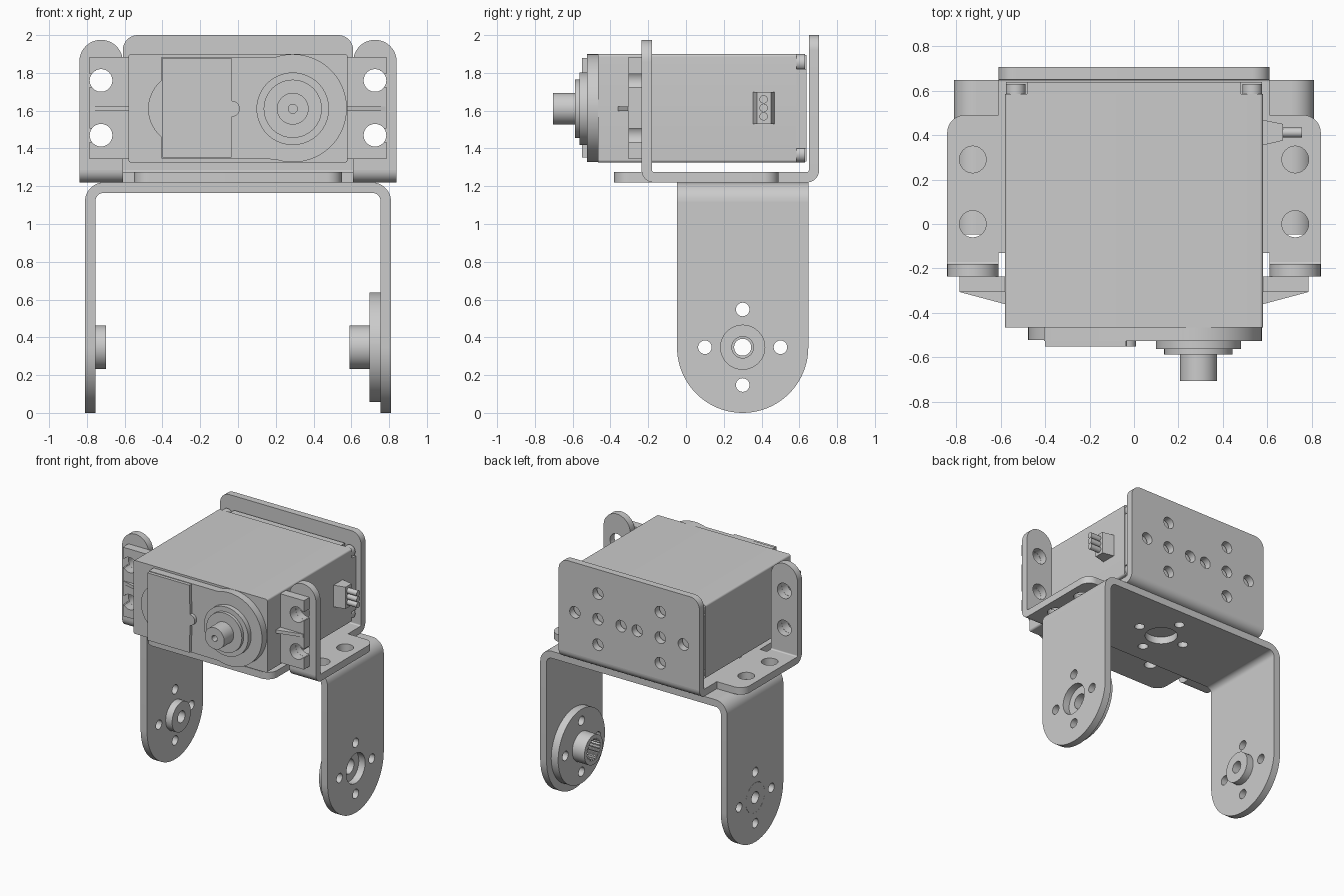
import bpy, bmesh
from math import pi, sin, cos, tan, radians
from mathutils import Vector, Matrix
from mathutils.geometry import delaunay_2d_cdt

cube = bpy.data.objects.get("Cube")
if cube:
    bpy.data.objects.remove(cube)

grey = bpy.data.materials.new("plain grey")
grey.use_nodes = True
grey.diffuse_color = (0.6, 0.6, 0.6, 1)
grey.node_tree.nodes["Principled BSDF"].inputs["Base Color"].default_value = (0.6, 0.6, 0.6, 1)

# Columns give the world directions of outline u, outline v and thickness
FRAMES = {
    "x": Matrix(((0, 0, 1), (1, 0, 0), (0, 1, 0))),
    "y": Matrix(((1, 0, 0), (0, 0, 1), (0, 1, 0))),
    "z": Matrix.Identity(3),
}


def arc(u, v, r, start, end, steps=16):
    angles = [radians(start + (end - start) * i / steps) for i in range(steps + 1)]
    return [(u + r * cos(a), v + r * sin(a)) for a in angles]


def circle(u, v, r, steps=40):
    return arc(u, v, r, 0, 360, steps)[:-1]


def gear(u, v, r, depth, teeth=20):
    pts = []
    for i in range(teeth * 4):
        rad = r if i % 4 < 2 else r - depth
        a = 2 * pi * i / (teeth * 4)
        pts.append((u + rad * cos(a), v + rad * sin(a)))
    return pts


def rounded(corners, steps=10):
    """Outline from (u, v, corner radius) points."""
    pts = []
    for i, (u, v, r) in enumerate(corners):
        p = Vector((u, v))
        if r == 0:
            pts.append((u, v))
            continue
        a = (Vector(corners[i - 1][:2]) - p).normalized()
        b = (Vector(corners[(i + 1) % len(corners)][:2]) - p).normalized()
        half = a.angle(b) / 2
        c = p + (a + b).normalized() * (r / sin(half))
        v0, v1 = p + a * (r / tan(half)) - c, p + b * (r / tan(half)) - c
        turn = pi - 2 * half
        for k in range(steps + 1):
            w = turn * k / steps
            pts.append(tuple(c + (v0 * sin(turn - w) + v1 * sin(w)) / sin(turn)))
    return pts


def rect(u0, u1, v0, v1, r=0):
    return rounded([(u0, v0, r), (u1, v0, r), (u1, v1, r), (u0, v1, r)])


def inside(p, loops):
    """Even-odd test, so holes count as outside."""
    odd = False
    for loop in loops:
        for (au, av), (bu, bv) in zip(loop, loop[1:] + loop[:1]):
            if (av > p.y) != (bv > p.y) and p.x < au + (p.y - av) * (bu - au) / (bv - av):
                odd = not odd
    return odd


def plate(name, axis, low, high, outline, holes=()):
    """Filled outline with holes, extruded along an axis from low to high."""
    loops = [outline, *holes]
    points, edges = [], []
    for loop in loops:
        first, n = len(points), len(loop)
        points += [Vector(p) for p in loop]
        edges += [(first + i, first + (i + 1) % n) for i in range(n)]
    flat, _, tris, *_ = delaunay_2d_cdt(points, edges, [], 0, 0.00001)
    tris = [t for t in tris if inside(sum((flat[i] for i in t), Vector((0, 0))) / 3, loops)]
    frame = FRAMES[axis]
    bm = bmesh.new()
    verts = [bm.verts.new(frame @ Vector((p.x, p.y, low))) for p in flat]
    for t in tris:
        bm.faces.new([verts[i] for i in t])
    grown = bmesh.ops.extrude_face_region(bm, geom=bm.faces[:], use_keep_orig=True)["geom"]
    bmesh.ops.translate(bm, vec=frame @ Vector((0, 0, high - low)),
                        verts=[g for g in grown if isinstance(g, bmesh.types.BMVert)])
    bmesh.ops.recalc_face_normals(bm, faces=bm.faces)
    mesh = bpy.data.meshes.new(name)
    bm.to_mesh(mesh)
    bm.free()
    mesh.materials.append(grey)
    obj = bpy.data.objects.new(name, mesh)
    bpy.context.collection.objects.link(obj)
    bpy.ops.object.select_all(action="DESELECT")
    obj.select_set(True)
    bpy.context.view_layer.objects.active = obj
    bpy.ops.object.shade_smooth_by_angle(angle=radians(30))


def bend(name, axis, low, high, u, v, r, start):
    """Quarter-round sheet metal fold."""
    plate(name, axis, low, high,
          arc(u, v, r, start, start + 90, 10) + arc(u, v, r - T, start + 90, start, 10))


def cross(u, v, d, r):
    return [circle(u + a, v + b, r, 24) for a, b in ((d, 0), (-d, 0), (0, d), (0, -d))]


def span(s, a, b):
    return sorted((s * a, s * b))


T = 0.055           # sheet thickness
R, F = 0.1, 0.065   # fold radii
PY, PZ = 0.3, 0.3475  # pivot of the legs
SX, SZ = 0.29, 1.61  # output shaft

# Lower fork bracket
top_holes = cross(0, PY, 0.2, 0.036) + [circle(0, PY, 0.115)]
plate("fork_top", "z", 1.22 - T, 1.22, rect(-0.71, 0.71, -0.0475, 0.6475), top_holes)
for s, side in ((1, "left"), (-1, "right")):
    bend(f"fork_fold_{side}", "y", -0.0475, 0.6475, s * 0.71, 1.12, R, 0 if s > 0 else 90)
    outline = [(-0.0475, 1.12)] + arc(PY, PZ, 0.3475, 180, 360, 40) + [(0.6475, 1.12)]
    plate(f"fork_leg_{side}", "x", *span(s, 0.81 - T, 0.81), outline,
          cross(PY, PZ, 0.2, 0.036) + [circle(PY, PZ, 0.117)])

# Pivot bushing and servo horn
plate("pivot_bushing", "x", -0.81, -0.7, circle(PY, PZ, 0.116), [circle(PY, PZ, 0.045)])
plate("horn_disc", "x", 0.695, 0.755, circle(PY, PZ, 0.29, 64),
      cross(PY, PZ, 0.2, 0.036) + [circle(PY, PZ, 0.057)])
plate("horn_boss", "x", 0.59, 0.695, circle(PY, PZ, 0.115), [gear(PY, PZ, 0.085, 0.012)])


def pattern(v):
    holes = []
    for u in (-0.27, 0.27):
        holes += cross(u, v, 0.2, 0.045) + [circle(u, v, 0.045, 24)]
    return holes


# Upper mounting bracket
half = [(0.55, -0.38, 0.08), (0.55, -0.13, 0), (0.61, -0.13, 0), (0.61, F - 0.235, 0),
        (0.84, F - 0.235, 0), (0.84, 0.49, 0.08), (0.61, 0.49, 0), (0.61, 0.705 - F, 0)]
base = rounded(half + [(-u, v, r) for u, v, r in reversed(half)])
wing_holes = [circle(s * 0.725, v, 0.06) for s in (1, -1) for v in (0, 0.29)]
plate("mount_base", "z", 1.22, 1.22 + T, base, pattern(0.06) + wing_holes)
bend("mount_back_fold", "x", -0.61, 0.61, 0.705 - F, 1.22 + F, F, 270)
plate("mount_back", "y", 0.705 - T, 0.705,
      rounded([(-0.61, 1.22 + F, 0), (0.61, 1.22 + F, 0), (0.61, 2, 0.08), (-0.61, 2, 0.08)]),
      pattern(SZ))
for s, side in ((1, "left"), (-1, "right")):
    bend(f"mount_ear_fold_{side}", "x", *span(s, 0.61, 0.84), F - 0.235, 1.22 + F, F, 180)
    outline = [(s * 0.61, 1.22 + F), (s * 0.84, 1.22 + F)]
    outline += arc(s * 0.725, 1.86, 0.115, 0 if s > 0 else 180, 180 if s > 0 else 0, 24)
    plate(f"mount_ear_{side}", "y", -0.235, T - 0.235, outline,
          [circle(s * 0.725, z, 0.06) for z in (1.47, 1.76)])

# Servo body with rear cap and corner screws
plate("servo_body", "y", -0.465, 0.585, rect(-0.58, 0.58, 1.325, 1.9, 0.015))
cap = [(0.48, 1.33), (0.48, 1.4), (0.575, 1.4), (0.575, 1.82), (0.48, 1.82), (0.48, 1.895)]
plate("servo_rear_cap", "y", 0.585, 0.638, cap + [(-u, v) for u, v in reversed(cap)])
for s in (1, -1):
    for z in (1.37, 1.855):
        plate("rear_screw", "y", 0.57, 0.63, circle(s * 0.532, z, 0.044, 24),
              [circle(s * 0.532, z, 0.018, 6)])

# Slotted servo mounting tabs and their ribs
for s, side in ((1, "left"), (-1, "right")):
    tab = [(0.57, 1.345), (0.785, 1.345)]
    for z in (1.47, 1.76):
        tab += [(0.785, z - 0.035)] + arc(0.725, z, 0.06, -36, -324, 24) + [(0.785, z + 0.035)]
    tab += [(0.785, 1.885), (0.57, 1.885)]
    plate(f"servo_tab_{side}", "y", -0.305, -0.236, [(s * u, v) for u, v in tab])
    plate(f"tab_rib_{side}", "z", SZ - 0.013, SZ + 0.013,
          [(s * 0.57, -0.3), (s * 0.78, -0.3), (s * 0.78, -0.307), (s * 0.57, -0.363)])

# Gear cover, raised panel and output shaft on the front
plate("gear_cover", "y", -0.525, -0.465,
      [(-0.405, 1.885), (-0.405, 1.348)] + arc(SX, SZ + 0.003, 0.286, -109, 109, 48))
plate("gear_cover_bulge", "y", -0.522, -0.465, circle(-0.28, SZ, 0.196))
plate("cover_panel", "y", -0.55, -0.525,
      [(-0.4, 1.352), (-0.035, 1.352)] + arc(-0.032, SZ, 0.042, -90, 90, 12)
      + [(-0.035, 1.88), (-0.4, 1.88)])
plate("shaft_collar", "y", -0.563, -0.525, circle(SX, SZ, 0.192, 56))
plate("shaft_ring", "y", -0.587, -0.563, circle(SX, SZ, 0.154, 56))
plate("output_shaft", "y", -0.705, -0.587, circle(SX, SZ, 0.084), [circle(SX, SZ, 0.024, 12)])

# Cable outlet
plate("cable_grommet", "z", 1.53, 1.7,
      [(0.57, 0.352), (0.67, 0.375), (0.67, 0.45), (0.57, 0.47)])
for z in (1.57, 1.615, 1.66):
    plate("cable_wire", "x", 0.66, 0.755, circle(0.411, z, 0.022, 20))
